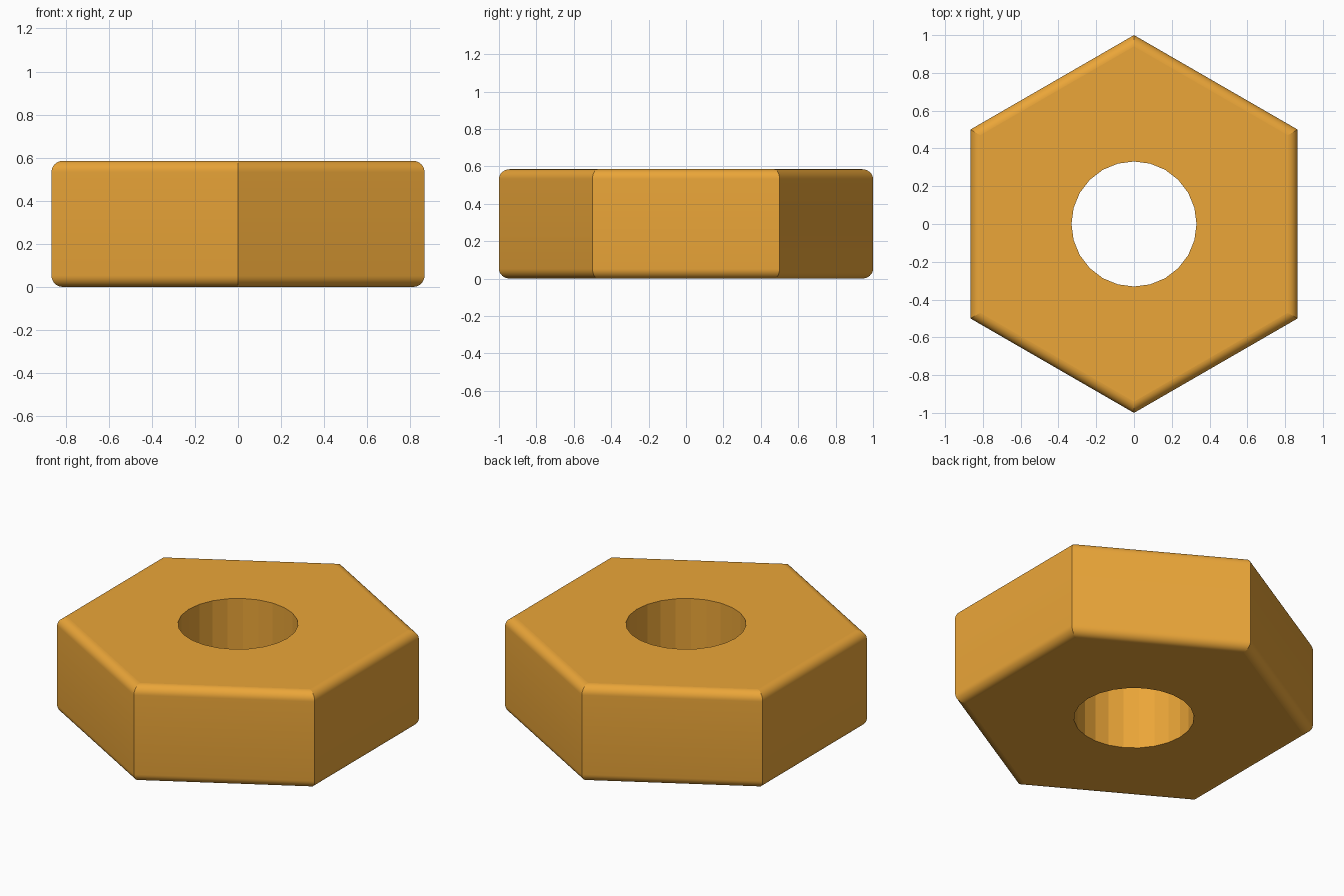
import bpy, bmesh
from math import sin, cos, pi

if "Cube" in bpy.data.objects:
    bpy.data.objects.remove(bpy.data.objects["Cube"])

HEIGHT, BEVEL, HOLE_R, STEPS, HOLE_SIDES = 0.585, 0.052, 0.331, 8, 24
APOTHEM = cos(pi / 6)

bm = bmesh.new()


def ring(radius, z, sides, phase):
    return [bm.verts.new((radius * cos(phase + 2 * pi * i / sides),
                          radius * sin(phase + 2 * pi * i / sides), z))
            for i in range(sides)]


def bridge(a, b, smooth=False):
    n = len(a)
    for i in range(n):
        j = (i + 1) % n
        bm.faces.new((a[i], a[j], b[j], b[i])).smooth = smooth


# Hexagonal body: rounded bottom and top edges around flat sides
profile = []
for i in range(STEPS + 1):
    t = pi / 2 * i / STEPS
    profile.append((BEVEL * (1 - sin(t)), BEVEL * (1 - cos(t))))
profile += [(inset, HEIGHT - z) for inset, z in reversed(profile)]
rings = [ring((APOTHEM - inset) / APOTHEM, z, 6, pi / 6) for inset, z in profile]
for a, b in zip(rings, rings[1:]):
    bridge(a, b, True)

# Central through hole
hole_low = ring(HOLE_R, 0, HOLE_SIDES, 0)
hole_high = ring(HOLE_R, HEIGHT, HOLE_SIDES, 0)
bridge(hole_high, hole_low)


# Flat end faces: six fans linking hexagon corners to the hole
def cap(outer, inner, flip):
    n = HOLE_SIDES // 6
    start = HOLE_SIDES // 12
    for i in range(6):
        arc = [inner[(start + i * n + k) % HOLE_SIDES] for k in range(n + 1)]
        face = [outer[i], outer[(i + 1) % 6]] + arc[::-1]
        bm.faces.new(face[::-1] if flip else face)


cap(rings[-1], hole_high, False)
cap(rings[0], hole_low, True)
bmesh.ops.recalc_face_normals(bm, faces=bm.faces)

mesh = bpy.data.meshes.new("hex_nut")
bm.to_mesh(mesh)
bm.free()
nut = bpy.data.objects.new("hex_nut", mesh)
bpy.context.collection.objects.link(nut)

# Keep the vertical corners sharp and the hole faceted
for e in mesh.edges:
    a, b = (mesh.vertices[v].co for v in e.vertices)
    e.use_edge_sharp = abs(a.z - b.z) > 1e-6

mat = bpy.data.materials.new("amber")
mat.diffuse_color = (0.83, 0.38, 0.04, 1)
mat.use_nodes = True
mat.node_tree.nodes["Principled BSDF"].inputs["Base Color"].default_value = mat.diffuse_color
mesh.materials.append(mat)
